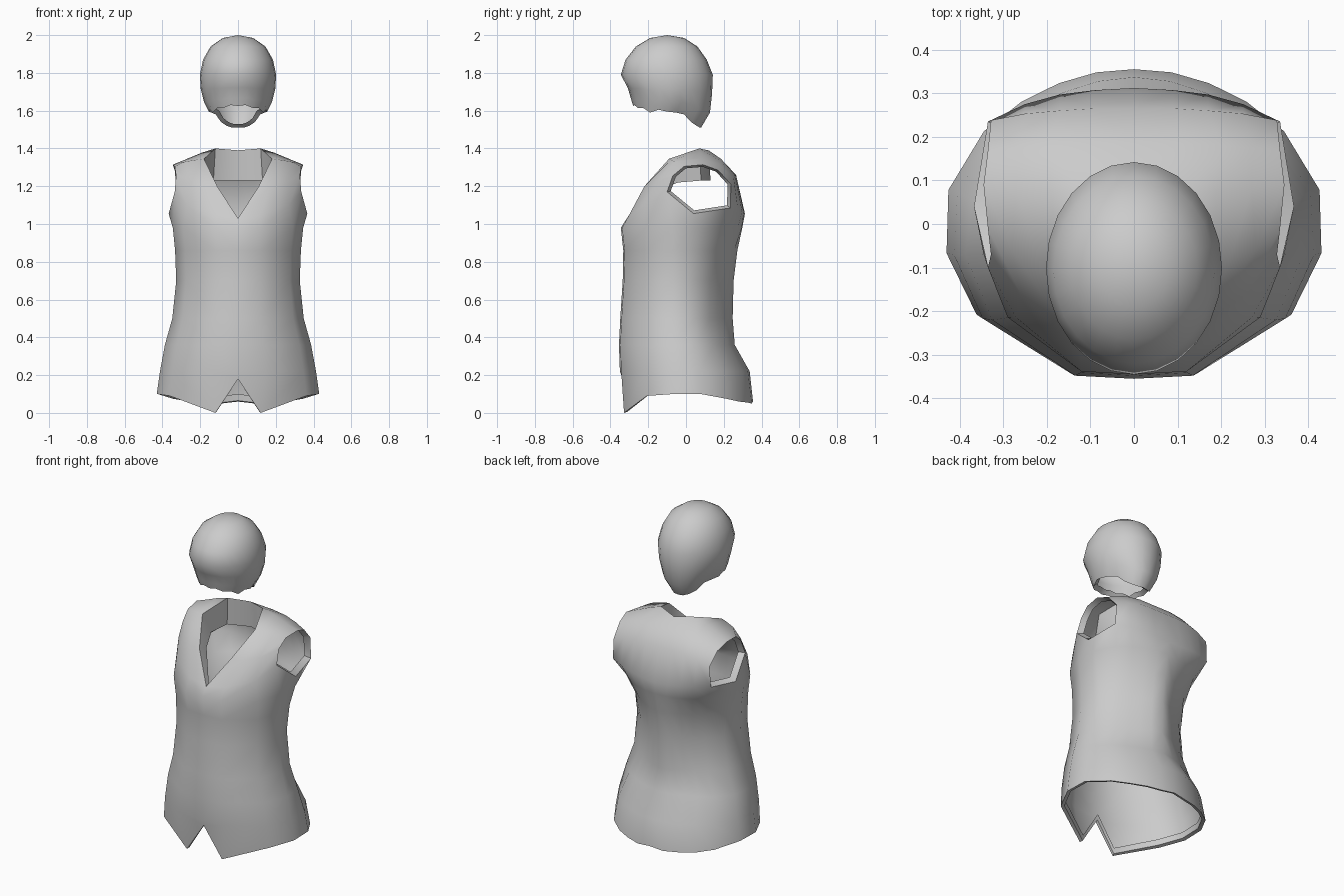
import bpy, bmesh
from math import sin, cos, pi
from mathutils import Vector

if "Cube" in bpy.data.objects:
    bpy.data.objects.remove(bpy.data.objects["Cube"])


def half_part(name, grids, angle):
    """Build +x half from point grids, weld, mirror, shade."""
    bm = bmesh.new()
    for grid in grids:
        rows = [[bm.verts.new(p) for p in row] for row in grid]
        for r0, r1 in zip(rows, rows[1:]):
            for i in range(len(r0) - 1):
                bm.faces.new((r0[i], r0[i + 1], r1[i + 1], r1[i]))
    bmesh.ops.remove_doubles(bm, verts=bm.verts, dist=0.0005)
    bmesh.ops.recalc_face_normals(bm, faces=bm.faces)
    me = bpy.data.meshes.new(name)
    bm.to_mesh(me)
    bm.free()
    ob = bpy.data.objects.new(name, me)
    bpy.context.collection.objects.link(ob)
    bpy.ops.object.select_all(action='DESELECT')
    ob.select_set(True)
    bpy.context.view_layer.objects.active = ob
    mod = ob.modifiers.new("mirror", 'MIRROR')
    mod.merge_threshold = 0.001
    bpy.ops.object.modifier_apply(modifier=mod.name)
    bpy.ops.object.shade_smooth_by_angle(angle=angle)
    return ob


# Vest body: half cross-section scaled by (z, half width, front y, back y, back corner squeeze)
PROFILE = [(0, -1), (.35, -.98), (.84, -.62), (1, -.2), (.99, .22),
           (.8, .6), (.6, .79), (.4, .91), (.2, .98), (0, 1)]
SQUEEZE = [0, 0, 0, 0, .5, 1, 1, .8, .4, 0]
RINGS = [(.22, .413, -.35, .337, .98), (.36, .387, -.355, .258, .93), (.5, .348, -.348, .247, .85),
         (.7, .327, -.335, .252, .84), (.86, .333, -.332, .272, .9), (.98, .345, -.345, .298, 1.02)]
HEM_Z = [.18, .0, .09, .1, .1, .075, .06, .055, .05, .06]


def ring(w, yf, yb, q, zs):
    pts = []
    for (u, v), k, z in zip(PROFILE, SQUEEZE, zs):
        s = 1 + k * (q - 1)
        pts.append((u * w * s, v * s * (yb if v > 0 else -yf), z))
    return pts


hem = ring(.43, -.335, .355, 1, HEM_Z)
hem[1] = (.12, -.328, 0)
chest = [(0, -.31, 1.03), (.12, -.30, 1.05), (.27, -.215, 1.1), (.335, -.1, 1.17),
         (.367, .04, 1.055), (.335, .235, 1.085), (.25, .275, 1.08), (.17, .297, 1.07),
         (.09, .307, 1.06), (0, .312, 1.055)]
body = [hem] + [ring(w, f, b, q, [z] * 10) for z, w, f, b, q in RINGS] + [chest]

# Front panel up to the shoulder seam, neck edge first
front_mid = [(.11, -.22, 1.2), (.17, -.22, 1.2), (.26, -.16, 1.22), (.328, -.07, 1.255)]
front_top = [(.18, -.09, 1.345), (.22, -.08, 1.34), (.28, -.06, 1.33), (.335, -.01, 1.305)]
shoulder = [(.12, .07, 1.40), (.19, .075, 1.378), (.27, .08, 1.345), (.345, .09, 1.314)]

# Back panel, armhole edge first
nape = (0, .12, 1.39)
back_mid = [(.328, .238, 1.21), (.25, .253, 1.24), (.17, .26, 1.26), (.09, .265, 1.26), (0, .265, 1.26)]
back_top = [(.335, .17, 1.285), (.27, .175, 1.315), (.2, .18, 1.335), (.11, .185, 1.345), (0, .185, 1.345)]

# Turned-in edges at hem, armhole and neck
hem_rim = [(x * .95, y * .95, z + .005) for x, y, z in hem]
hem_fold = [(x * .94, y * .94, z + .04) for x, y, z in hem]
hole = [Vector(p) for p in (chest[3], chest[4], chest[5], back_mid[0], back_top[0],
                            shoulder[3], front_top[3], front_mid[3], chest[3])]
mid = sum(hole[:-1], Vector()) / 8
hole_rim = [mid + (p - mid) * .89 - Vector((.035, 0, 0)) for p in hole]
neck = [chest[0], front_mid[0], front_top[0], shoulder[0], nape]
facing = [(0, -.285, 1.03), (.11, -.15, 1.18), (.155, -.04, 1.22), (.13, .08, 1.23), (0, .13, 1.23)]

half_part("vest", [
    body,
    [chest[:4], front_mid, front_top, shoulder],
    [chest[5:], back_mid, back_top, shoulder[::-1] + [nape]],
    [hem, hem_rim, hem_fold], [hole, hole_rim], [neck, facing]], 0.9)

# Hair cap: rings (z, half width, front y, back y, share of nape drop)
HAIR = [(2.0, .0, -.1, -.1, 0), (1.985, .08, -.19, -.01, 0), (1.94, .145, -.265, .06, 0),
        (1.87, .185, -.32, .11, 0), (1.79, .202, -.345, .142, 0), (1.72, .197, -.308, .138, .25),
        (1.665, .18, -.292, .127, .65), (1.625, .155, -.28, .08, 1)]
N = 12
DROP = [0, -.005, .01, .01, .035, .02, .03, .035, .045, .085, .105, .115, .115]


def hair_ring(z, w, yf, yb, k):
    c, r = (yf + yb) / 2, (yb - yf) / 2
    pts = []
    for i in range(N + 1):
        a = pi * i / N
        taper = 1 - .25 * k * max(0, -cos(a))
        pts.append((w * sin(a) * taper if 0 < i < N else 0, c - r * cos(a), z - k * DROP[i]))
    return pts


cap = [hair_ring(*h) for h in HAIR]
rim = [(x * .85, -.1 + (y + .1) * .85, z + .02) for x, y, z in cap[-1]]
half_part("hair", [cap, [cap[-1], rim]], 1.0)
